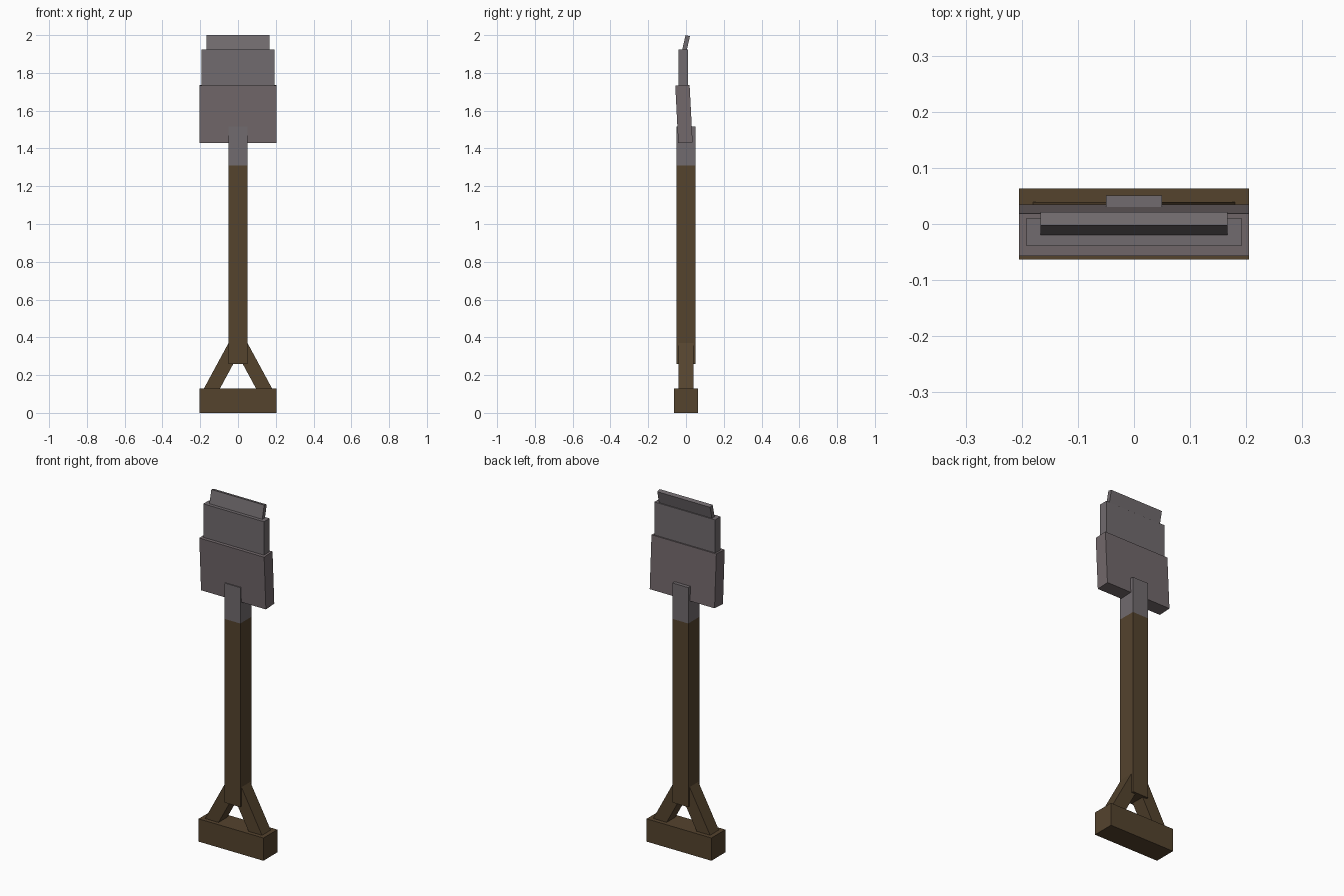
import bpy, math
from mathutils import Matrix, Vector

if "Cube" in bpy.data.objects:
    bpy.data.objects.remove(bpy.data.objects["Cube"])


def material(name, rgb):
    m = bpy.data.materials.new(name)
    m.diffuse_color = (*rgb, 1)
    m.use_nodes = True
    m.node_tree.nodes["Principled BSDF"].inputs["Base Color"].default_value = m.diffuse_color
    return m


WOOD = material("brown wood", (0.089, 0.056, 0.027))
STEEL = material("grey steel", (0.165, 0.147, 0.156))
WARM = material("warm grey steel", (0.168, 0.139, 0.147))


def prism(name, profile, y0, y1, mat):
    """Extrude an x-z outline from y0 to y1."""
    n = len(profile)
    verts = [(x, y, z) for y in (y0, y1) for x, z in profile]
    faces = [tuple(range(n)), tuple(range(2 * n - 1, n - 1, -1))]
    faces += [(i, i + n, (i + 1) % n + n, (i + 1) % n) for i in range(n)]
    mesh = bpy.data.meshes.new(name)
    mesh.from_pydata(verts, [], faces)
    mesh.materials.append(mat)
    obj = bpy.data.objects.new(name, mesh)
    bpy.context.collection.objects.link(obj)
    return obj


def box(name, width, depth, z0, z1, mat, y=0.0, tilt=0.0):
    """Box centred on x, leaning about the x axis by tilt degrees."""
    w, h = width / 2, (z1 - z0) / 2
    obj = prism(name, [(-w, -h), (w, -h), (w, h), (-w, h)],
                -depth / 2, depth / 2, mat)
    place = Matrix.Translation(Vector((0, y, (z0 + z1) / 2)))
    obj.data.transform(place @ Matrix.Rotation(math.radians(tilt), 4, 'X'))
    return obj


# Wooden grip, shaft and the two slanted braces between them
box("grip", 0.41, 0.126, 0.0, 0.13, WOOD)
box("shaft", 0.10, 0.102, 0.26, 1.31, WOOD)
for side, s in (("left", -1), ("right", 1)):
    outline = [(0.095, 0.13), (0.18, 0.13), (0.042, 0.385), (0.003, 0.30)]
    if s < 0:
        outline = [(-x, z) for x, z in reversed(outline)]
    prism(side + "_brace", outline, -0.04, 0.039, WOOD)

# Steel socket and the stepped, slightly bent blade
box("socket", 0.10, 0.102, 1.31, 1.515, STEEL)
box("lower_blade", 0.41, 0.076, 1.43, 1.735, WARM, y=-0.011, tilt=3)
box("middle_blade", 0.384, 0.05, 1.725, 1.925, STEEL, y=-0.014)
box("blade_tip", 0.334, 0.024, 1.915, 1.998, STEEL, y=0.0, tilt=-13)
